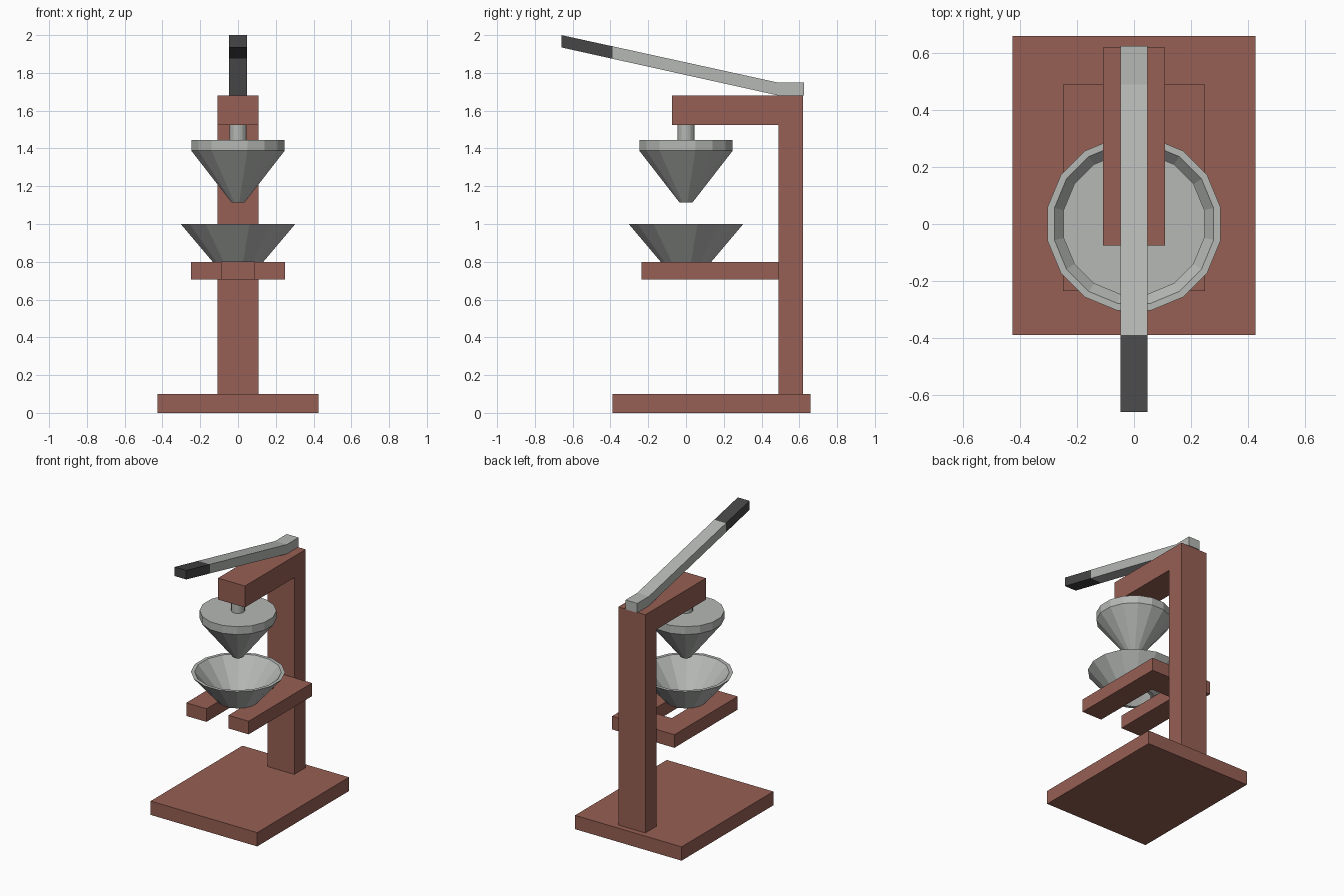
import bpy, bmesh, math

if "Cube" in bpy.data.objects:
    bpy.data.objects.remove(bpy.data.objects["Cube"])


def material(name, rgb):
    m = bpy.data.materials.new(name)
    m.diffuse_color = (*rgb, 1)
    m.use_nodes = True
    m.node_tree.nodes["Principled BSDF"].inputs["Base Color"].default_value = m.diffuse_color
    return m


BROWN = material("brown_frame", (0.305, 0.115, 0.088))
STEEL = material("steel_grey", (0.46, 0.48, 0.46))
BLACK = material("dark_grip", (0.062, 0.062, 0.062))


def finish(name, bm, mat):
    bmesh.ops.recalc_face_normals(bm, faces=bm.faces)
    me = bpy.data.meshes.new(name)
    bm.to_mesh(me)
    bm.free()
    me.materials.append(mat)
    ob = bpy.data.objects.new(name, me)
    bpy.context.collection.objects.link(ob)
    return ob


def prism(name, points, depth, mat):
    """Extrude a closed outline of 3D points along the depth vector."""
    bm = bmesh.new()
    face = bm.faces.new([bm.verts.new(p) for p in points])
    ext = bmesh.ops.extrude_face_region(bm, geom=[face], use_keep_orig=True)
    verts = [g for g in ext["geom"] if isinstance(g, bmesh.types.BMVert)]
    bmesh.ops.translate(bm, verts=verts, vec=depth)
    return finish(name, bm, mat)


def side_prism(name, yz, half_width, mat):
    return prism(name, [(-half_width, y, z) for y, z in yz], (2 * half_width, 0, 0), mat)


def lathe(name, profile, mat, closed=False, sides=16):
    """Faceted turned part from (radius, z) pairs; closed joins the profile ends."""
    bm = bmesh.new()
    rings = []
    for r, z in profile:
        angles = [2 * math.pi * (i + 0.5) / sides for i in range(sides)]
        rings.append([bm.verts.new((r * math.cos(a), r * math.sin(a), z)) for a in angles])
    pairs = list(zip(rings, rings[1:]))
    if closed:
        pairs.append((rings[-1], rings[0]))
    else:
        bm.faces.new(rings[0])
        bm.faces.new(rings[-1])
    for a, b in pairs:
        for i in range(sides):
            j = (i + 1) % sides
            bm.faces.new((a[i], a[j], b[j], b[i]))
    return finish(name, bm, mat)


# Base plate
side_prism("base_plate", [(-0.39, 0), (0.66, 0), (0.66, 0.1), (-0.39, 0.1)], 0.427, BROWN)

# Post with overhanging arm
side_prism("post_and_arm", [(0.49, 0.1), (0.62, 0.1), (0.62, 1.68), (-0.075, 1.68),
                            (-0.075, 1.525), (0.49, 1.525)], 0.108, BROWN)

# Forked shelf that carries the bowl
half = [(0.25, 0.49), (0.25, -0.235), (0.088, -0.235), (0.088, 0.29)]
outline = half + [(-x, y) for x, y in reversed(half)]
prism("forked_shelf", [(x, y, 0.705) for x, y in outline], (0, 0, 0.095), BROWN)

# Open funnel bowl
lathe("funnel_bowl", [(0.137, 0.8), (0.309, 1.0), (0.285, 1.0), (0.113, 0.8)], STEEL, closed=True)

# Press cone and its shaft
lathe("press_cone", [(0.036, 1.115), (0.252, 1.388), (0.252, 1.445)], STEEL)
lathe("press_shaft", [(0.045, 1.445), (0.045, 1.525)], STEEL)

# Lever with dark grip
side_prism("lever", [(0.625, 1.68), (0.625, 1.748), (0.49, 1.748), (-0.39, 1.941),
                     (-0.39, 1.875), (0.49, 1.68)], 0.047, STEEL)
side_prism("lever_grip", [(-0.39, 1.875), (-0.39, 1.941), (-0.66, 2.0), (-0.66, 1.935)],
           0.047, BLACK)
